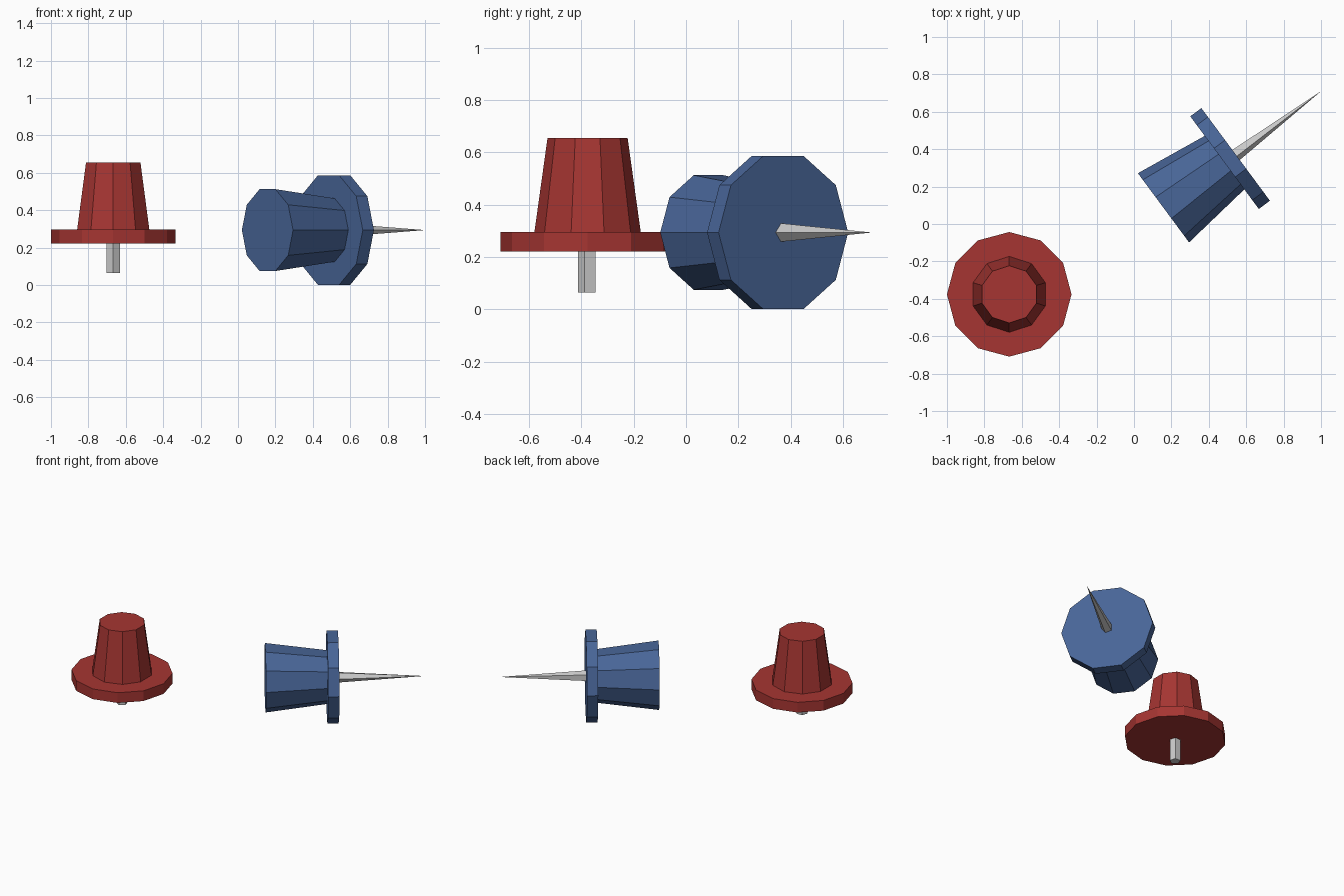
import bpy, bmesh, math
from mathutils import Matrix, Vector

if "Cube" in bpy.data.objects:
    bpy.data.objects.remove(bpy.data.objects["Cube"])


def material(name, rgb):
    m = bpy.data.materials.new(name)
    m.diffuse_color = (*rgb, 1)
    m.use_nodes = True
    m.node_tree.nodes["Principled BSDF"].inputs["Base Color"].default_value = m.diffuse_color
    return m


def section(name, frame, sides, start, end, r_start, r_end, mat=None):
    """Tapered prism along the local z axis, first corner on local +y."""
    bm = bmesh.new()
    bmesh.ops.create_cone(bm, cap_ends=True, cap_tris=False, segments=sides,
                          radius1=r_start, radius2=r_end, depth=end - start,
                          matrix=Matrix.Translation((0, 0, (start + end) / 2)))
    bmesh.ops.remove_doubles(bm, verts=bm.verts, dist=1e-5)
    bmesh.ops.recalc_face_normals(bm, faces=bm.faces)
    me = bpy.data.meshes.new(name)
    bm.to_mesh(me)
    bm.free()
    ob = bpy.data.objects.new(name, me)
    bpy.context.collection.objects.link(ob)
    ob.matrix_world = frame
    if mat:
        me.materials.append(mat)
    return ob


def frame(origin, axis, corner):
    """Local z = direction of the point, local y = direction of a corner."""
    z, y = Vector(axis), Vector(corner)
    rot = Matrix((y.cross(z), y, z)).transposed().to_4x4()
    return Matrix.Translation(origin) @ rot


def push_pin(name, fr, mat, grip, flange, needle):
    # Each part: sides, start, end, start radius, end radius (0 = flange back)
    section(name + "_grip", fr, *grip, mat)
    section(name + "_flange", fr, *flange, mat)
    section(name + "_needle", fr, *needle)


red = material("red", (0.38, 0.036, 0.032))
blue = material("blue", (0.065, 0.13, 0.31))

# Upright pin with a blunt needle
push_pin("red_pin", frame((-0.667, -0.376, 0.296), (0, 0, -1), (0, -1, 0)), red,
         grip=(10, -0.359, 0, 0.153, 0.203),
         flange=(12, 0, 0.074, 0.333, 0.333),
         needle=(5, 0.074, 0.231, 0.037, 0.037))

# Lying pin with a sharp needle
a = math.radians(36.5)
push_pin("blue_pin",
         frame((0.484, 0.328, 0.294), (math.cos(a), math.sin(a), 0),
               (math.sin(a), -math.cos(a), 0)), blue,
         grip=(10, -0.406, 0, 0.23, 0.178),
         flange=(10, 0, 0.074, 0.308, 0.308),
         needle=(5, 0.074, 0.642, 0.037, 0))
